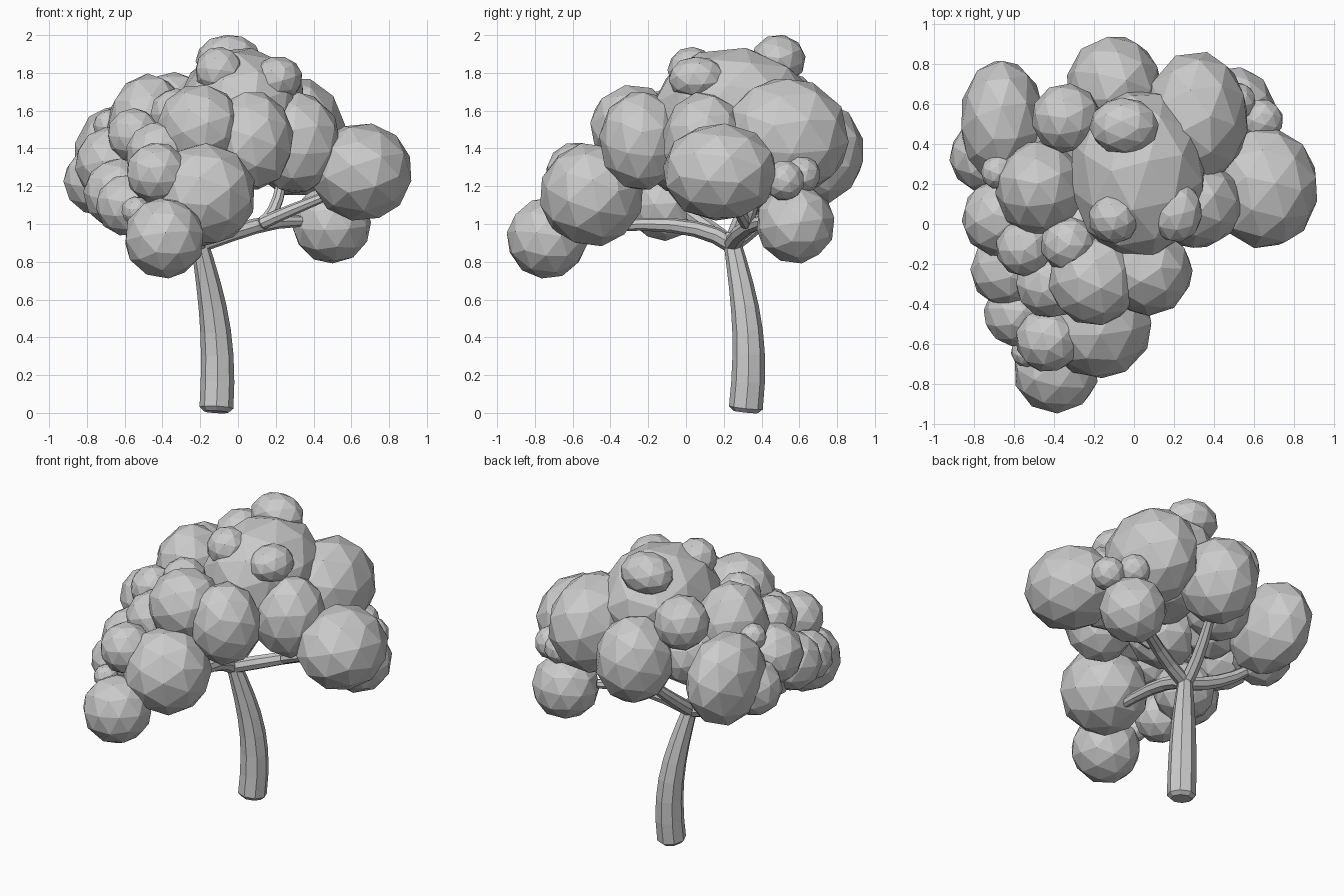
import bpy, bmesh, math, random
from mathutils import Vector, Matrix

if "Cube" in bpy.data.objects:
    bpy.data.objects.remove(bpy.data.objects["Cube"])

random.seed(4)
grey = bpy.data.materials.new("plain_grey")
grey.diffuse_color = (0.6, 0.6, 0.6, 1)
grey.use_nodes = True
grey.node_tree.nodes["Principled BSDF"].inputs["Base Color"].default_value = grey.diffuse_color


def finish(bm, name):
    mesh = bpy.data.meshes.new(name)
    bm.to_mesh(mesh)
    bm.free()
    mesh.materials.append(grey)
    bpy.context.collection.objects.link(bpy.data.objects.new(name, mesh))


def clump(name, x, y, z, rx, ry=None, rz=None):
    """Faceted leaf ball, turned at random and then squashed."""
    bm = bmesh.new()
    bmesh.ops.create_icosphere(bm, subdivisions=2, radius=1.03)
    spin = Matrix.Rotation(random.uniform(0, 6.28), 4, 'Z') @ Matrix.Rotation(random.uniform(-0.5, 0.5), 4, 'X')
    size = Matrix.Diagonal((rx, ry or rx, rz or rx, 1))
    bmesh.ops.transform(bm, matrix=Matrix.Translation((x, y, z)) @ size @ spin, verts=bm.verts)
    finish(bm, name + "_leaves")


def bezier(points, t):
    points = [Vector(p) for p in points]
    while len(points) > 1:
        points = [a.lerp(b, t) for a, b in zip(points, points[1:])]
    return points[0]


def limb(name, controls, r0, r1, steps=5, sides=8):
    """Tapered eight-sided tube along a bezier path."""
    bm = bmesh.new()
    rings = []
    for i in range(steps + 1):
        t = i / steps
        d = (bezier(controls, min(t + 0.05, 1)) - bezier(controls, max(t - 0.05, 0))).normalized()
        u = d.orthogonal() if i == 0 else u
        u = (u - d * u.dot(d)).normalized()
        v = d.cross(u)
        r = r0 + (r1 - r0) * t * t
        angles = [2 * math.pi * k / sides for k in range(sides)]
        rings.append([bm.verts.new(bezier(controls, t) + r * (math.cos(a) * u + math.sin(a) * v)) for a in angles])
    for a, b in zip(rings, rings[1:]):
        for k in range(sides):
            j = (k + 1) % sides
            bm.faces.new((a[k], a[j], b[j], b[k]))
    foot = bm.faces.new(rings[0][::-1])
    bm.faces.new(rings[-1])
    bmesh.ops.bevel(bm, geom=foot.edges[:], offset=r0 * 0.25, segments=1, affect='EDGES')
    finish(bm, name)


# Trunk, curving up to the fork
limb("trunk", [(-0.115, 0.315, 0.005), (-0.09, 0.36, 0.4), (-0.135, 0.31, 0.6), (-0.215, 0.235, 0.95)], 0.09, 0.042, 7)

# Branches spreading from the fork, one of them forking again
fork, elbow = (-0.21, 0.24, 0.89), (0.12, 0.32, 1.0)
limb("front_branch", [fork, (-0.22, 0.06, 1.03), (-0.19, -0.4, 0.99)], 0.045, 0.028)
limb("right_branch", [fork, (0.1, 0.3, 1.0), (0.2, 0.4, 1.04), (0.5, 0.58, 1.0)], 0.045, 0.02)
limb("right_side_branch", [elbow, (0.26, 0.28, 1.07), (0.6, 0.2, 1.2)], 0.034, 0.02)
limb("right_upper_branch", [elbow, (0.22, 0.34, 1.05), (0.24, 0.42, 1.3)], 0.034, 0.025)
limb("back_branch", [fork, (-0.2, 0.4, 1.0), (-0.1, 0.65, 1.25)], 0.045, 0.025)
limb("left_back_branch", [fork, (-0.52, 0.27, 0.97), (-0.74, 0.34, 1.2)], 0.045, 0.025)
limb("left_branch", [fork, (-0.32, 0.1, 1.0), (-0.55, -0.12, 1.15)], 0.045, 0.025)

# Large stretched clumps: centre and three radii
masses = {
    "crown": (0.02, 0.25, 1.6, 0.34, 0.42, 0.33),
    "left_back": (-0.66, 0.51, 1.33, 0.21, 0.31, 0.29),
    "left_upper": (-0.47, 0.18, 1.5, 0.22, 0.24, 0.29),
    "back": (-0.1, 0.69, 1.38, 0.235, 0.25, 0.275),
    "right_back": (0.31, 0.53, 1.46, 0.26, 0.33, 0.31),
    "right_upper": (0.31, 0.1, 1.43, 0.23, 0.22, 0.265),
    "right_end": (0.655, 0.18, 1.275, 0.265, 0.3, 0.255),
    "crown_tip": (-0.05, 0.49, 1.87, 0.17, 0.14, 0.13),
    "crown_right": (0.21, 0.06, 1.77, 0.13, 0.15, 0.115),
    "upper_front_right": (0.07, -0.24, 1.44, 0.22, 0.215, 0.26),
}
# Round clumps: centre and radius
balls = {
    "crown_left": (-0.1, 0.03, 1.81, 0.125),
    "upper_front": (-0.2, -0.28, 1.51, 0.225),
    "front": (-0.18, -0.5, 1.155, 0.27),
    "front_low": (-0.39, -0.735, 0.925, 0.21),
    "front_bump": (-0.43, -0.58, 1.27, 0.16),
    "front_bud": (-0.54, -0.64, 1.07, 0.075),
    "left_front": (-0.59, -0.45, 1.1, 0.16),
    "left_low": (-0.63, -0.23, 1.16, 0.185),
    "left_inner": (-0.5, -0.12, 1.1, 0.185),
    "left_mid_front": (-0.42, -0.3, 1.37, 0.17),
    "left_mid": (-0.55, -0.12, 1.47, 0.14),
    "left_upper_bump": (-0.33, -0.1, 1.58, 0.135),
    "left": (-0.67, 0.03, 1.32, 0.19),
    "left_end": (-0.74, 0.34, 1.23, 0.18),
    "left_bud": (-0.68, 0.26, 1.52, 0.085),
    "back_left_bump": (-0.34, 0.53, 1.63, 0.17),
    "right_low": (0.495, 0.58, 1.0, 0.205),
    "right_bud": (0.64, 0.52, 1.23, 0.105),
    "right_back_bud": (0.51, 0.61, 1.26, 0.1),
    "inner_fill": (-0.25, -0.02, 1.38, 0.22),
    "inner_back": (-0.32, 0.42, 1.38, 0.2),
}
for group in (masses, balls):
    for name, shape in group.items():
        clump(name, *shape)
